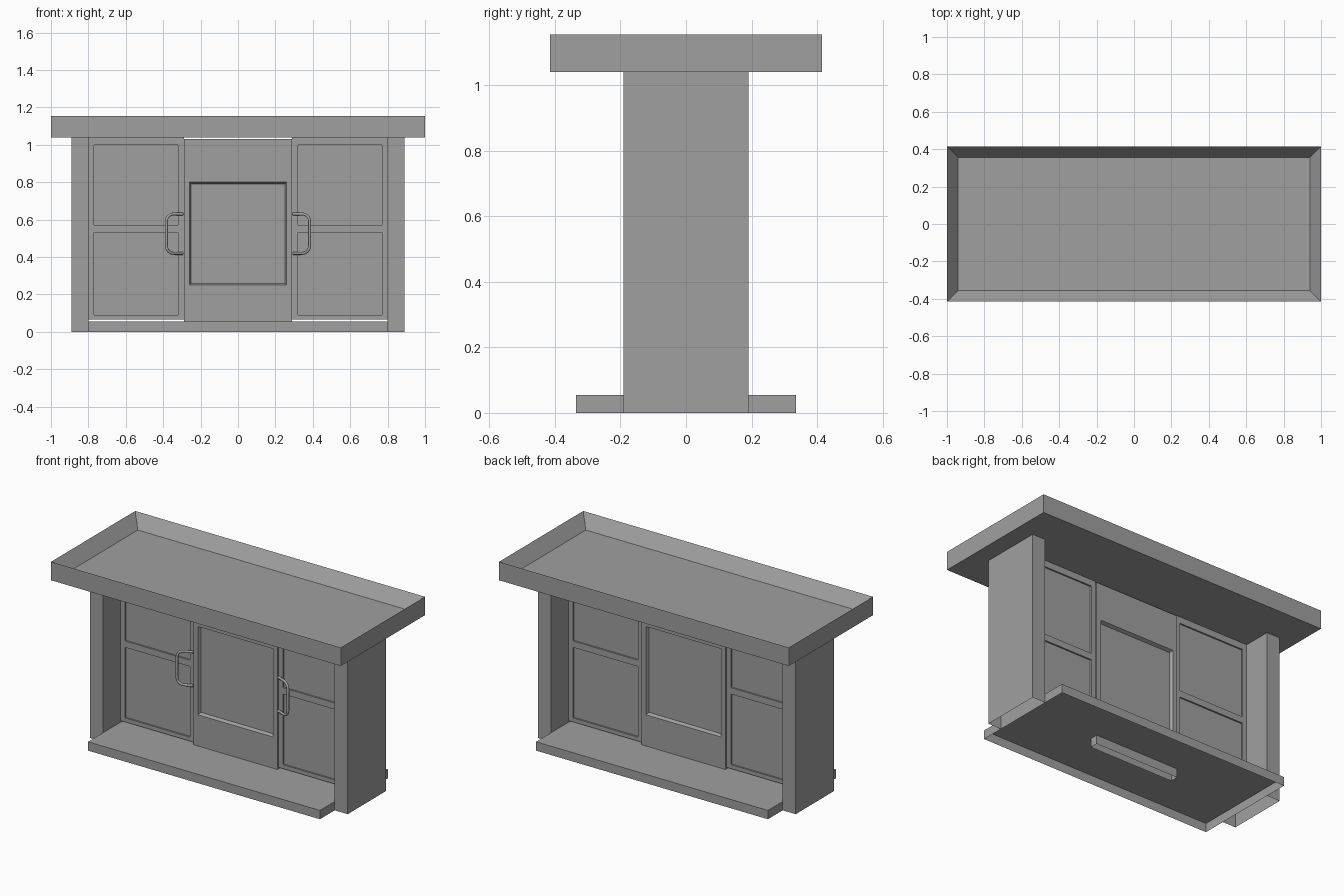
import bpy
import bmesh
from mathutils import Vector

cube = bpy.data.objects.get("Cube")
if cube:
    bpy.data.objects.remove(cube, do_unlink=True)

grey = bpy.data.materials.new("plain_grey")
grey.use_nodes = True
COLOUR = (0.35, 0.35, 0.35, 1)
grey.diffuse_color = COLOUR
grey.node_tree.nodes["Principled BSDF"].inputs["Base Color"].default_value = COLOUR


def finish(bm, name):
    """Turn a bmesh into a linked, coloured object."""
    mesh = bpy.data.meshes.new(name)
    bm.to_mesh(mesh)
    bm.free()
    mesh.materials.append(grey)
    obj = bpy.data.objects.new(name, mesh)
    bpy.context.collection.objects.link(obj)
    return obj


def box(x0, x1, half_depth, z0, z1, open_bottom=False):
    """Box centred on y = 0, optionally without its underside."""
    bm = bmesh.new()
    bmesh.ops.create_cube(bm, size=1)
    for v in bm.verts:
        v.co = Vector(((x0 + x1) / 2 + v.co.x * (x1 - x0),
                       v.co.y * 2 * half_depth,
                       (z0 + z1) / 2 + v.co.z * (z1 - z0)))
    bm.normal_update()
    if open_bottom:
        under = [f for f in bm.faces if f.normal.z < -0.9]
        bmesh.ops.delete(bm, geom=under, context='FACES_ONLY')
    return bm


def sink_panels(bm, x0, x1, spans, slope, depth):
    """Sink rectangular fields into both broad faces of a slab."""
    cuts = [((x, 0, 0), (1, 0, 0)) for x in (x0, x1)]
    cuts += [((0, 0, z), (0, 0, 1)) for span in spans for z in span]
    for co, no in cuts:
        geom = bm.verts[:] + bm.edges[:] + bm.faces[:]
        bmesh.ops.bisect_plane(bm, geom=geom, plane_co=co, plane_no=no)
    bm.normal_update()
    fields = []
    for f in bm.faces:
        c = f.calc_center_median()
        if abs(f.normal.y) > 0.9 and x0 < c.x < x1 and any(a < c.z < b for a, b in spans):
            fields.append(f)
    bmesh.ops.inset_individual(bm, faces=fields, thickness=slope, depth=-depth)
    bmesh.ops.dissolve_limit(bm, angle_limit=0.01, verts=bm.verts[:], edges=bm.edges[:])


# Countertop with a sunken tray
bm = box(-1, 1, 0.415, 1.04, 1.155)
top = [f for f in bm.faces if f.normal.z > 0.9]
bmesh.ops.inset_region(bm, faces=top, thickness=0.085)
bmesh.ops.translate(bm, verts=top[0].verts[:], vec=(0, 0, -0.08))
finish(bm, "countertop")

# Base shelf, hollow underneath
finish(box(-0.8, 0.8, 0.335, 0, 0.055, True), "base_shelf")

# Fixed centre panel with a bevelled field on both sides
bm = box(-0.29, 0.29, 0.025, 0, 1.03, True)
sink_panels(bm, -0.26, 0.26, [(0.25, 0.80)], 0.013, 0.02)
finish(bm, "centre_panel")

for side, sx in (("left", 1), ("right", -1)):
    # Upright end wall
    x0, x1 = sorted((0.8 * sx, 0.89 * sx))
    finish(box(x0, x1, 0.19, 0, 1.04, True), side + "_end_wall")

    # Door with two sunken fields
    x0, x1 = sorted((0.29 * sx, 0.8 * sx))
    bm = box(x0, x1, 0.015, 0.065, 1.04)
    sink_panels(bm, x0 + 0.03, x1 - 0.03, [(0.09, 0.53), (0.57, 1.0)], 0, 0.01)
    finish(bm, side + "_door")

    # Bent tube handle
    curve = bpy.data.curves.new(side + "_handle", 'CURVE')
    curve.dimensions = '3D'
    curve.bevel_depth = 0.008
    curve.bevel_resolution = 2
    curve.resolution_u = 5
    curve.use_fill_caps = True
    spline = curve.splines.new('BEZIER')
    half = [(0.295, -0.02, 0.105), (0.345, -0.04, 0.105), (0.383, -0.055, 0.065)]
    path = half + [(x, y, -z) for x, y, z in reversed(half)]
    spline.bezier_points.add(len(path) - 1)
    for p, (x, y, z) in zip(spline.bezier_points, path):
        p.co = (x * sx, y, 0.525 + z)
        p.handle_left_type = p.handle_right_type = 'VECTOR'
    # Round the two corners
    pts = spline.bezier_points
    corner = Vector((0.383 * sx, -0.055, 0))
    for a, b, z in ((1, 2, 0.63), (3, 4, 0.42)):
        corner.z = z
        for p, attr, kind in ((pts[a], "handle_right", "handle_right_type"),
                              (pts[b], "handle_left", "handle_left_type")):
            setattr(p, kind, 'FREE')
            setattr(p, attr, p.co.lerp(corner, 0.55))
    curve.materials.append(grey)
    handle = bpy.data.objects.new(side + "_handle", curve)
    bpy.context.collection.objects.link(handle)
